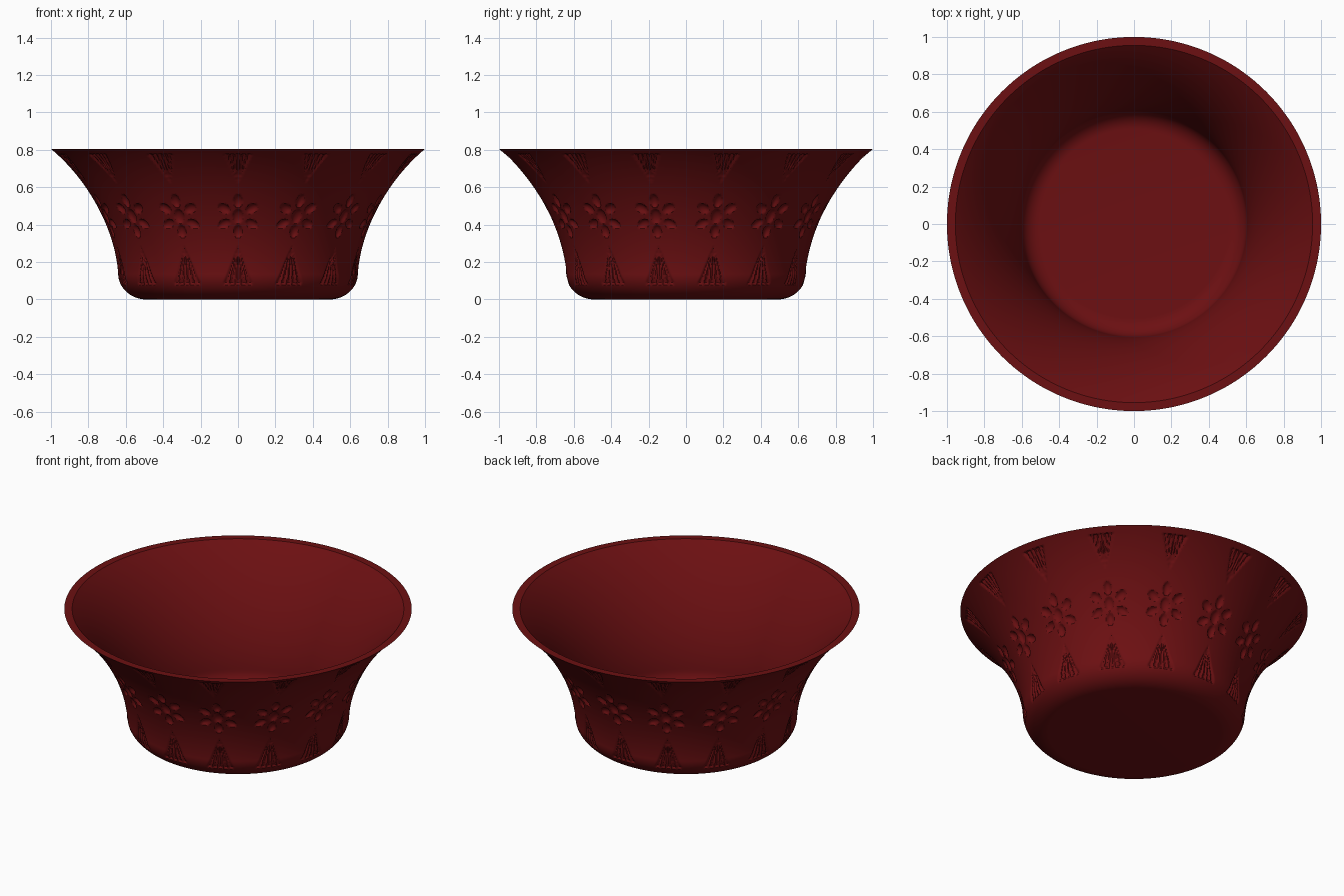
import bpy, bmesh, math
from mathutils import Vector
from mathutils.geometry import interpolate_bezier

if "Cube" in bpy.data.objects:
    bpy.data.objects.remove(bpy.data.objects["Cube"])

REPEATS = 14          # decoration motifs around the bowl
SEG = REPEATS * 50    # columns around the wall


def arc(cx, cz, rx, rz, a0, a1, n):
    """Elliptical arc in the (radius, height) plane, angles in degrees."""
    return [(cx + rx * math.cos(math.radians(a0 + (a1 - a0) * i / n)),
             cz + rz * math.sin(math.radians(a0 + (a1 - a0) * i / n))) for i in range(n + 1)]


def curve(p0, p1, p2, p3, n):
    pts = interpolate_bezier(*[Vector((p[0], p[1], 0)) for p in (p0, p1, p2, p3)], n)
    return [(p.x, p.y) for p in pts]


def fan(u, z, apex, base, half):
    """Fluted triangle: five slivers spreading from the apex to the base."""
    t = (apex - z) / (apex - base)
    if not 0.02 < t <= 1 or abs(u) > t * half:
        return 0.0
    phase = (u / (t * half) + 1) * 2.5
    return 0.011 * (0.3 + 0.7 * t) * abs(math.sin(math.pi * phase))


def dimple(u, z, cu, cz, along, across, angle):
    """Oval hollow, long axis turned by angle."""
    du, dz = u - cu, z - cz
    a = (du * math.cos(angle) + dz * math.sin(angle)) / along
    b = (dz * math.cos(angle) - du * math.sin(angle)) / across
    d = a * a + b * b
    return 0.016 * math.sqrt(1 - d) if d < 1 else 0.0


# Flower: a centre and six petals
petals = [(0, 0.445, 0.036, 0.027, math.pi / 2)]
for k in range(6):
    a = math.pi / 2 + k * math.pi / 3
    petals.append((0.085 * math.cos(a), 0.445 + 0.082 * math.sin(a), 0.033, 0.022, a))


def depth(u, z):
    d = max(fan(u, z, 0.285, 0.08, 0.082), fan(u, z, 0.625, 0.775, 0.075))
    if 0.3 < z < 0.6:
        d = max([d] + [dimple(u, z, *p) for p in petals])
    return d


# Outer and inner profiles
outer = arc(0.49, 0.14, 0.151, 0.14, -90, -3, 22)
outer += curve((0.641, 0.14), (0.655, 0.36), (0.79, 0.63), (1.0, 0.805), 100)
inner = curve((0.955, 0.805), (0.77, 0.64), (0.625, 0.38), (0.605, 0.14), 24)
inner += arc(0.505, 0.14, 0.10, 0.10, 0, -90, 10)[1:]

# Bowl: lathe the profile, sinking the decoration into the outer wall
bm = bmesh.new()
rings = []
profile = outer + inner
for i, (r, z) in enumerate(profile):
    carved = 0 < i < len(outer) - 1
    nr = nz = 0.0
    if carved:
        tangent = Vector((profile[i + 1][0] - profile[i - 1][0],
                          profile[i + 1][1] - profile[i - 1][1])).normalized()
        nr, nz = tangent.y, -tangent.x
    ring = []
    for j in range(SEG):
        offset = (j + 25) % 50 - 25
        ang = 2 * math.pi * j / SEG - math.pi / 2
        d = depth(offset * 2 * math.pi / SEG * r, z) if carved else 0.0
        rr = r - nr * d
        ring.append(bm.verts.new((rr * math.cos(ang), rr * math.sin(ang), z - nz * d)))
    rings.append(ring)
for a, b in zip(rings, rings[1:]):
    for j in range(SEG):
        k = (j + 1) % SEG
        bm.faces.new((a[j], a[k], b[k], b[j]))
# Underside and inner floor
bm.faces.new(rings[0][::-1])
bm.faces.new(rings[-1])

mesh = bpy.data.meshes.new("bowl")
bm.to_mesh(mesh)
bm.free()
bowl = bpy.data.objects.new("bowl", mesh)
bpy.context.collection.objects.link(bowl)

mat = bpy.data.materials.new("dark_red")
mat.diffuse_color = (0.15, 0.005, 0.006, 1)
mat.use_nodes = True
mat.node_tree.nodes["Principled BSDF"].inputs["Base Color"].default_value = mat.diffuse_color
mesh.materials.append(mat)

bpy.context.view_layer.objects.active = bowl
bowl.select_set(True)
bpy.ops.object.shade_smooth_by_angle(angle=math.radians(35))
